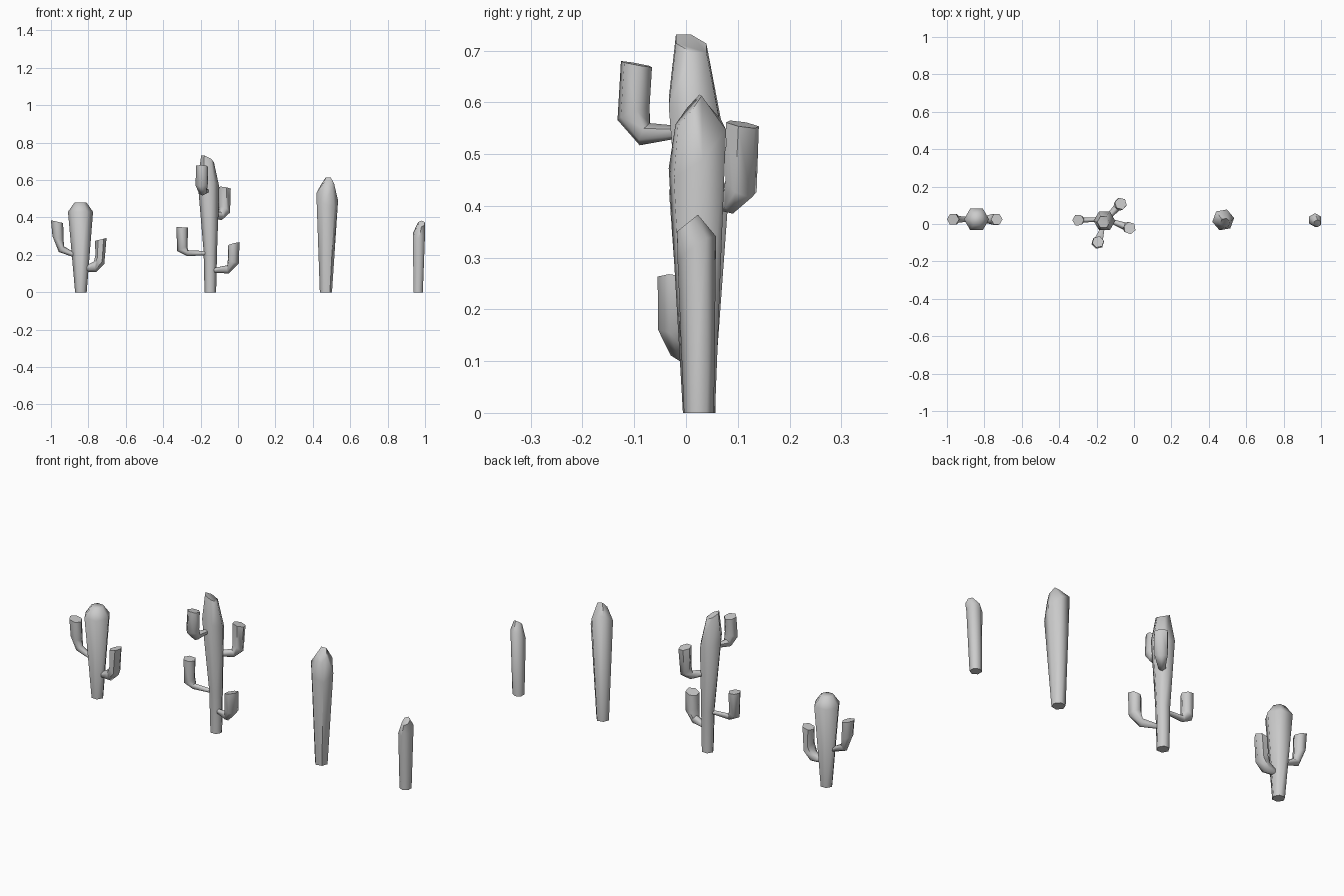
import bpy, bmesh
from math import cos, sin, pi, radians
from mathutils import Vector

if "Cube" in bpy.data.objects:
    bpy.data.objects.remove(bpy.data.objects["Cube"])


def loft(name, rings):
    """Skin a list of six-sided rings and cap both ends."""
    bm = bmesh.new()
    loops = [[bm.verts.new(p) for p in ring] for ring in rings]
    for a, b in zip(loops, loops[1:]):
        for i in range(6):
            j = (i + 1) % 6
            bm.faces.new((a[i], a[j], b[j], b[i]))
    bm.faces.new(loops[0])
    bm.faces.new(loops[-1])
    bmesh.ops.recalc_face_normals(bm, faces=bm.faces)
    me = bpy.data.meshes.new(name)
    bm.to_mesh(me)
    bm.free()
    ob = bpy.data.objects.new(name, me)
    bpy.context.collection.objects.link(ob)
    bpy.ops.object.select_all(action='DESELECT')
    ob.select_set(True)
    bpy.context.view_layer.objects.active = ob
    bpy.ops.object.shade_smooth_by_angle(angle=radians(62))


def trunk(name, rings, phase=0):
    """Each ring: x, y, z, radius, slope along x, slope along y."""
    out = []
    for x, y, z, r, gx, gy in rings:
        ring = []
        for i in range(6):
            t = radians(phase) + i * pi / 3
            dx, dy = r * cos(t), r * sin(t)
            ring.append(Vector((x + dx, y + dy, z + gx * dx + gy * dy)))
        out.append(ring)
    loft(name, out)


def arm(name, axis, direction, rings):
    """Each ring: inner and outer (distance, height) in the arm's plane."""
    d = Vector((*direction, 0)).normalized()
    side = d.cross(Vector((0, 0, 1)))
    base = Vector((*axis, 0))
    out = []
    for (d0, z0), (d1, z1) in rings:
        p, q = base + d * d0, base + d * d1
        p.z, q.z = z0, z1
        c, u = (p + q) / 2, (q - p) / 2
        w = side * u.length
        out.append([c + u * cos(i * pi / 3) + w * sin(i * pi / 3) for i in range(6)])
    loft(name, out)


# short cactus with two arms
trunk("short_cactus_trunk", [(-.84, .025, 0, .031, 0, 0),
                             (-.842, .025, .43, .067, 0, 0),
                             (-.842, .025, .48, .032, 0, 0)])
arm("short_cactus_left_arm", (-.84, .025), (-1, 0),
    [((.03, .21), (.03, .185)), ((.09, .245), (.118, .215)),
     ((.092, .275), (.152, .30)), ((.095, .37), (.16, .385))])
arm("short_cactus_right_arm", (-.84, .025), (1, 0),
    [((.03, .145), (.03, .11)), ((.07, .165), (.08, .107)),
     ((.078, .2), (.125, .15)), ((.075, .275), (.137, .29))])

# tall cactus with four arms
trunk("tall_cactus_trunk", [(-.148, .03, 0, .031, 0, 0),
                            (-.148, .028, .22, .036, 0, 0),
                            (-.158, .017, .58, .058, -.3, -.4),
                            (-.163, .01, .714, .034, -.5, -.3)])
arm("tall_cactus_low_left_arm", (-.15, .025), (-1, -.03),
    [((.02, .22), (.02, .198)), ((.118, .225), (.122, .193)),
     ((.12, .25), (.175, .22)), ((.117, .345), (.18, .35))])
arm("tall_cactus_low_right_arm", (-.147, .025), (.125, -.047),
    [((.02, .13), (.02, .105)), ((.1, .145), (.105, .1)),
     ((.1, .18), (.163, .155)), ((.1, .25), (.165, .268))])
arm("tall_cactus_back_arm", (-.15, .025), (.08, .085),
    [((.03, .43), (.03, .395)), ((.08, .43), (.09, .385)),
     ((.085, .46), (.138, .415)), ((.083, .565), (.148, .55))])
arm("tall_cactus_front_arm", (-.155, .02), (-.04, -.125),
    [((.04, .555), (.04, .53)), ((.095, .56), (.115, .517)),
     ((.095, .59), (.16, .566)), ((.09, .668), (.153, .68))])

# two plain columns
trunk("large_column_cactus", [(.47, .025, 0, .033, 0, 0),
                              (.477, .022, .51, .059, -.5, .85),
                              (.487, .005, .585, .027, -.3, 1.2)], 10)
trunk("small_column_cactus", [(.963, .025, 0, .029, 0, 0),
                              (.968, .021, .315, .037, .3, .7),
                              (.981, .003, .367, .02, 0, .8)], 30)
